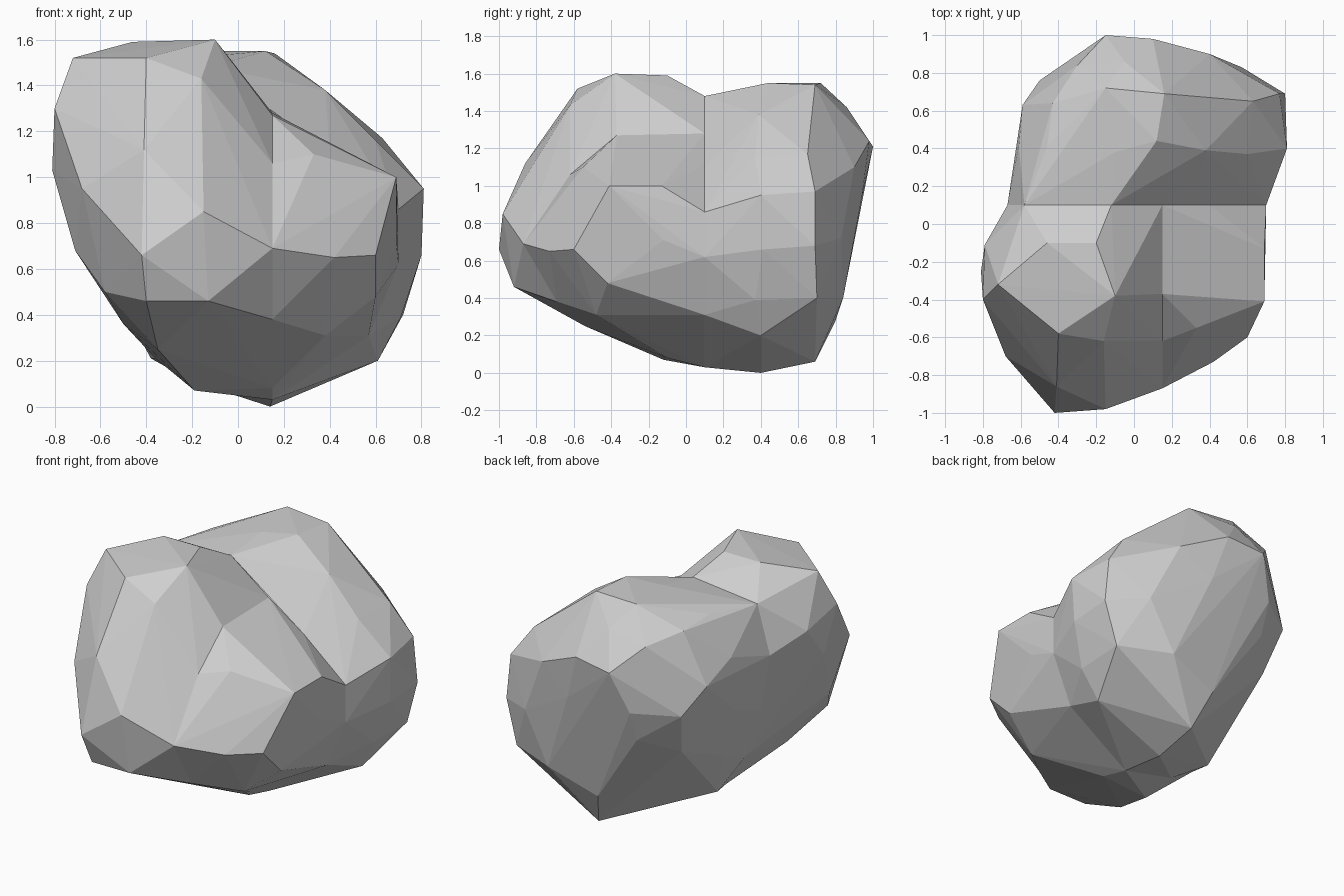
import bpy, bmesh

# The boulder is three faceted lobes that meet on two flat seams:
# a cross seam at y = SY, and a lengthwise seam at x = SX in front of it.
SX, SY = 0.15, 0.10

# Cross seam outline (x, z): the valley between front and back lobes
cross = [(x, SY, z) for x, z in (
    (-.58, 1.43), (-.12, 1.48), (SX, 1.28), (.40, 1.11), (.70, .86), (.70, .62),
    (.57, .31), (SX, .03), (-.20, .11), (-.36, .21), (-.50, .43), (-.60, .75),
    (-.67, 1.12))]

# Lengthwise seam outline (y, z): the fold beside the crown
fold = [(SX, y, z) for y, z in (
    (-.37, 1.27), (-.62, 1.06), (-.87, .69), (-.69, .38), (-.10, .08))]

# Corner points of each lobe
crown = [
    (-.10, -.38, 1.60), (-.20, -.10, 1.59), (-.46, -.10, 1.59), (-.72, -.32, 1.52),
    (-.40, -.58, 1.52), (-.16, -.62, 1.43), (-.80, -.40, 1.30), (-.79, -.11, 1.23),
    (-.41, -.86, 1.12), (-.15, -.98, .85), (-.42, -1.0, .66),
    (-.13, -.92, .46), (-.40, -.92, .46), (-.68, -.70, .95), (-.81, -.25, 1.03),
    (-.71, -.45, .68), (-.58, -.62, .50), (-.35, -.54, .25), (-.50, -.32, .36),
    (-.19, -.12, .07)]
shoulder = [
    (.33, -.55, 1.10), (.69, -.41, 1.00), (.69, -.13, 1.00), (.60, -.60, .66),
    (.42, -.73, .65), (.69, -.12, .71), (.60, -.42, .48), (.38, -.48, .31)]
back = [
    (.12, .44, 1.55), (.16, .69, 1.54), (-.15, .72, 1.55), (-.10, .38, 1.53),
    (-.46, .41, 1.45), (-.43, .64, 1.42), (-.30, .84, 1.36), (-.05, .86, 1.42),
    (-.15, 1.0, 1.21), (.10, .98, 1.24), (.19, .94, .94), (-.25, .93, .95),
    (.38, .39, 1.38), (.63, .65, 1.17), (.60, .37, 1.16), (.40, .90, 1.10),
    (.81, .40, .95), (.77, .69, .97), (.80, .69, .68), (.80, .41, .66),
    (.57, .83, .72), (.72, .70, .40), (.71, .37, .39), (.61, .40, .20),
    (.40, .84, .40), (.14, .40, 0), (.14, .69, .06), (.07, .80, .28),
    (-.25, .86, .75), (-.59, .63, 1.10), (-.61, .41, 1.21), (-.50, .76, .93),
    (-.43, .66, .65), (-.58, .33, .83), (-.38, .22, .21), (-.48, .30, .50)]


def add_lobe(bm, points):
    """Wrap a faceted hull around the points."""
    verts = [bm.verts.new(p) for p in points]
    bmesh.ops.convex_hull(bm, input=verts)
    loose = [v for v in verts if v.is_valid and not v.link_faces]
    bmesh.ops.delete(bm, geom=loose, context='VERTS')


def on_seam(face):
    """True for hidden faces lying inside the rock on either seam."""
    def near(a, b):
        return abs(a - b) < 1e-4
    return (all(near(v.co.y, SY) for v in face.verts) or
            all(near(v.co.x, SX) and v.co.y < SY + 1e-3 for v in face.verts))


bm = bmesh.new()
add_lobe(bm, crown + fold + [p for p in cross if p[0] <= SX])
add_lobe(bm, shoulder + fold + [p for p in cross if p[0] >= SX])
add_lobe(bm, back + cross)

# Open the seams and weld the lobes into one skin
bmesh.ops.delete(bm, geom=[f for f in bm.faces if on_seam(f)], context='FACES')
bmesh.ops.remove_doubles(bm, verts=bm.verts[:], dist=1e-4)
bmesh.ops.recalc_face_normals(bm, faces=bm.faces[:])

# Flat-shaded boulder object
mesh = bpy.data.meshes.new("boulder")
bm.to_mesh(mesh)
bm.free()
stone = bpy.data.materials.new("grey stone")
stone.diffuse_color = (0.62, 0.62, 0.62, 1)
mesh.materials.append(stone)
boulder = bpy.data.objects.new("boulder", mesh)
bpy.context.collection.objects.link(boulder)
